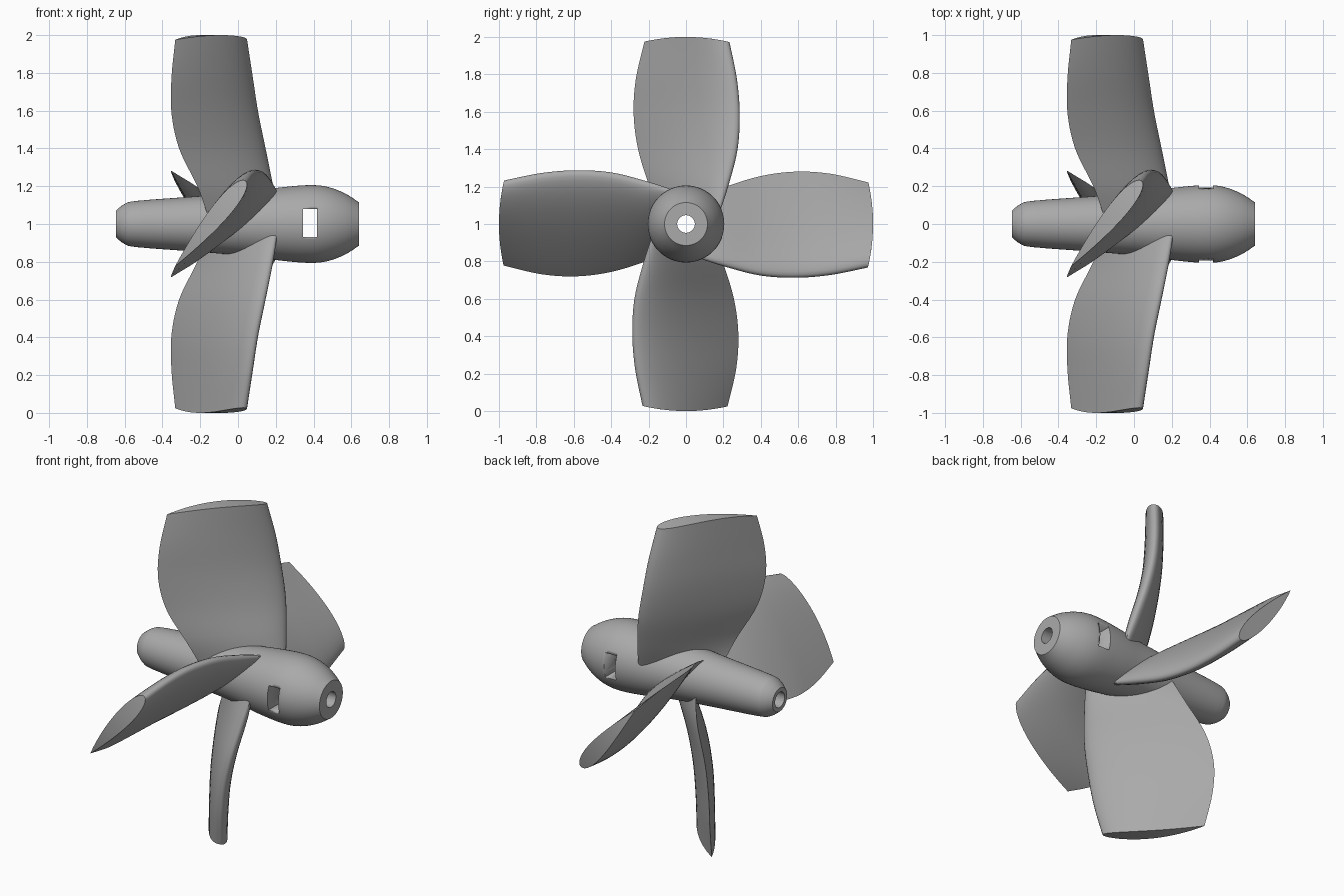
import bpy, bmesh, math
from mathutils import Matrix, Vector

old = bpy.data.objects.get("Cube")
if old:
    bpy.data.objects.remove(old, do_unlink=True)

metal = bpy.data.materials.new("grey_metal")
metal.use_nodes = True
grey = (0.4, 0.4, 0.4, 1)
metal.diffuse_color = grey
metal.node_tree.nodes["Principled BSDF"].inputs["Base Color"].default_value = grey

CENTRE = Vector((0, 0, 1))


def finish(name, bm, angle=35):
    bmesh.ops.recalc_face_normals(bm, faces=bm.faces)
    mesh = bpy.data.meshes.new(name)
    bm.to_mesh(mesh)
    bm.free()
    obj = bpy.data.objects.new(name, mesh)
    bpy.context.collection.objects.link(obj)
    mesh.materials.append(metal)
    bpy.ops.object.select_all(action='DESELECT')
    obj.select_set(True)
    bpy.context.view_layer.objects.active = obj
    bpy.ops.object.shade_smooth_by_angle(angle=math.radians(angle))
    return obj


def spline(rows, steps):
    """Catmull-Rom curve through rows of any width."""
    out = []
    for i in range(len(rows) - 1):
        a, b, c, d = (rows[min(max(i + k, 0), len(rows) - 1)] for k in (-1, 0, 1, 2))
        for j in range(steps):
            t = j / steps
            out.append([q + 0.5 * t * (r - p + t * (2 * p - 5 * q + 4 * r - s + t * (3 * (q - r) + s - p)))
                        for p, q, r, s in zip(a, b, c, d)])
    return out + [list(rows[-1])]


# Hub: turned outline (x, radius) closed through the shaft bore
outline = spline([(-0.645, 0.072), (-0.6, 0.106), (-0.53, 0.123), (-0.2, 0.148), (0.05, 0.17),
                  (0.22, 0.193), (0.38, 0.206), (0.48, 0.195), (0.57, 0.16), (0.64, 0.115)], 4)
outline += [[0.64, 0.047], [-0.645, 0.047]]
SIDES = 64
bm = bmesh.new()
rings = []
for i in range(SIDES):
    a = 2 * math.pi * i / SIDES
    rings.append([bm.verts.new(CENTRE + Vector((x, r * math.cos(a), r * math.sin(a)))) for x, r in outline])
for i in range(SIDES):
    r0, r1 = rings[i], rings[(i + 1) % SIDES]
    for j in range(len(outline)):
        k = (j + 1) % len(outline)
        bm.faces.new((r0[j], r0[k], r1[k], r1[j]))
hub = finish("hub", bm)

# Rectangular pin slot straight through the hub
bm = bmesh.new()
bmesh.ops.create_cube(bm, size=1, matrix=Matrix.Translation((0.382, 0, 1.005)) @ Matrix.Diagonal((0.075, 0.6, 0.15, 1)))
slot_cutter = finish("slot_cutter", bm)
slot_cutter.hide_render = True
slot_cutter.hide_viewport = True
slot_cutter.display_type = 'WIRE'
cut = hub.modifiers.new("slot", 'BOOLEAN')
cut.operation = 'DIFFERENCE'
cut.solver = 'EXACT'
cut.object = slot_cutter

# Blade stations: radius, leading edge x y, trailing edge x y, half thickness
stations = spline([(0.06, 0.205, 0.175, -0.165, -0.14, 0.035),
                   (0.2, 0.18, 0.22, -0.215, -0.195, 0.05),
                   (0.4, 0.14, 0.27, -0.31, -0.255, 0.055),
                   (0.6, 0.1, 0.283, -0.352, -0.28, 0.055),
                   (0.8, 0.07, 0.268, -0.352, -0.268, 0.053),
                   (1.0, 0.04, 0.228, -0.332, -0.222, 0.05)], 5)
CHORD = 20


def half_thickness(s):
    return 2 * (1.4845 * s ** 0.5 - 0.63 * s - 1.758 * s ** 2 + 1.4215 * s ** 3 - 0.518 * s ** 4)


def section(bm, row):
    """Aerofoil loop: one face from nose to tail, then back along the other."""
    r, lx, ly, tx, ty, h = row
    nose, tail = Vector((lx, ly)), Vector((tx, ty))
    along = (tail - nose).normalized()
    normal = Vector((-along.y, along.x))
    loop = []
    for i in range(2 * CHORD):
        j = i if i <= CHORD else 2 * CHORD - i
        s = (1 - math.cos(math.pi * j / CHORD)) / 2
        side = 1 if i <= CHORD else -1
        p = nose.lerp(tail, s) + normal * (side * h * half_thickness(s))
        z = r - r * r * (1 - math.sqrt(1 - p.y ** 2))
        loop.append(bm.verts.new((p.x, p.y, z)))
    return loop


def make_blade(name, turn):
    bm = bmesh.new()
    loops = [section(bm, row) for row in stations]
    n = 2 * CHORD
    for a, b in zip(loops, loops[1:]):
        for i in range(n):
            k = (i + 1) % n
            bm.faces.new((a[i], a[k], b[k], b[i]))
    # Root and tip caps, bridged across the section
    for loop in (loops[0], loops[-1]):
        bm.faces.new((loop[0], loop[1], loop[-1]))
        bm.faces.new((loop[CHORD - 1], loop[CHORD], loop[CHORD + 1]))
        for i in range(1, CHORD - 1):
            bm.faces.new((loop[i], loop[i + 1], loop[n - i - 1], loop[n - i]))
    bmesh.ops.transform(bm, verts=bm.verts, matrix=Matrix.Translation(CENTRE) @ Matrix.Rotation(turn, 4, 'X'))
    return finish(name, bm, 40)


for i, name in enumerate(("upper_blade", "front_blade", "lower_blade", "back_blade")):
    make_blade(name, i * math.pi / 2)
